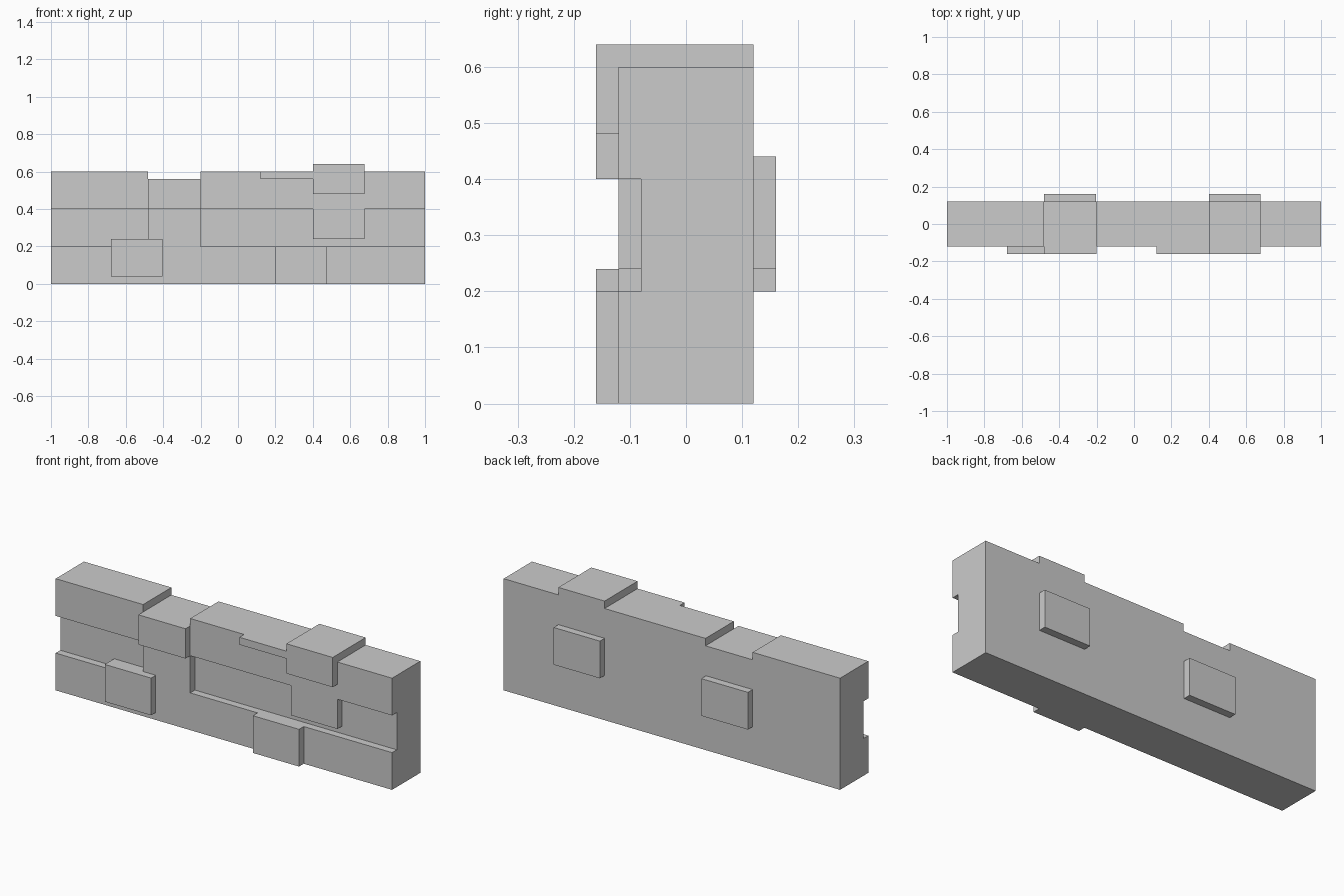
import bpy, bmesh

if "Cube" in bpy.data.objects:
    bpy.data.objects.remove(bpy.data.objects["Cube"])


def slab(name, outline, y0, y1):
    """Extrude an x-z outline (counter-clockwise from the front) from y0 to y1."""
    bm = bmesh.new()
    face = bm.faces.new([bm.verts.new((x, y0, z)) for x, z in outline])
    ext = bmesh.ops.extrude_face_region(bm, geom=[face], use_keep_orig=True)
    verts = [v for v in ext["geom"] if isinstance(v, bmesh.types.BMVert)]
    bmesh.ops.translate(bm, verts=verts, vec=(0, y1 - y0, 0))
    bmesh.ops.recalc_face_normals(bm, faces=bm.faces)
    mesh = bpy.data.meshes.new(name)
    bm.to_mesh(mesh)
    bm.free()
    obj = bpy.data.objects.new(name, mesh)
    bpy.context.collection.objects.link(obj)
    return obj


def block(name, x0, x1, z0, z1, y0, y1):
    return slab(name, [(x0, z0), (x1, z0), (x1, z1), (x0, z1)], y0, y1)


# Wall body with a raised cap stone and a sunken one along the top
wall = slab("wall_body", [
    (-1, 0), (1, 0), (1, .6), (.675, .6), (.675, .64), (.4, .64), (.4, .6),
    (-.2, .6), (-.2, .56), (-.48, .56), (-.48, .6), (-1, .6)], -.12, .12)

# Recessed middle course on the front, interrupted by flush stones
cutters = [
    block("left_recess_cutter", -1.1, -.48, .2, .4, -.2, -.08),
    slab("right_recess_cutter", [
        (-.2, .2), (1.1, .2), (1.1, .4), (.675, .4), (.675, .24),
        (.4, .24), (.4, .4), (-.2, .4)], -.2, -.08),
]
bpy.context.view_layer.objects.active = wall
for cutter in cutters:
    cutter.hide_render = True
    mod = wall.modifiers.new(cutter.name, 'BOOLEAN')
    mod.operation = 'DIFFERENCE'
    mod.solver = 'EXACT'
    mod.object = cutter
    bpy.ops.object.modifier_apply(modifier=mod.name)
    bpy.data.objects.remove(cutter)

# Stones standing proud of the front: x0, x1, z0, z1, back y
front = {
    "sunken_cap_stone": (-.48, -.2, .4, .56, -.12),
    "raised_cap_stone": (.4, .675, .48, .64, -.12),
    "cap_ledge": (.12, .4, .56, .6, -.12),
    "lower_left_stone": (-.68, -.405, .04, .24, -.08),
    "base_stone": (.2, .475, 0, .2, -.12),
}
for name, (x0, x1, z0, z1, back) in front.items():
    block(name, x0, x1, z0, z1, -.16, back)

# Raised stones on the back
block("back_left_stone", -.48, -.203, .2, .4, .12, .16)
block("back_right_stone", .4, .675, .24, .44, .12, .16)

# The raised cap stone's front carries up over the wall top
for obj in bpy.data.objects:
    for poly in obj.data.polygons:
        poly.use_smooth = False
